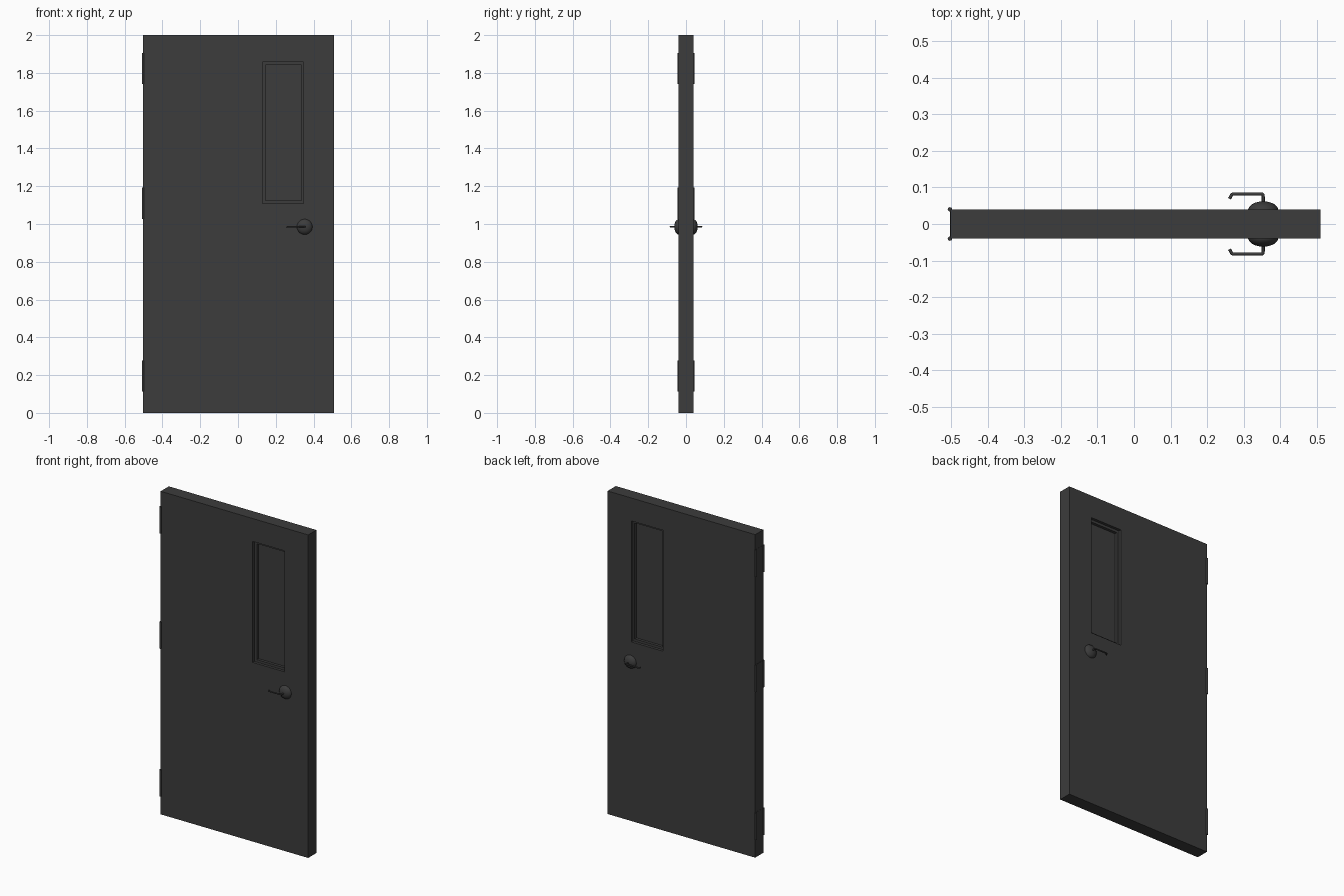
import bpy, bmesh, math
from mathutils import Matrix

if "Cube" in bpy.data.objects:
    bpy.data.objects.remove(bpy.data.objects["Cube"], do_unlink=True)


def material(name, value):
    mat = bpy.data.materials.new(name)
    mat.use_nodes = True
    colour = (value, value, value, 1)
    mat.diffuse_color = colour
    mat.node_tree.nodes["Principled BSDF"].inputs["Base Color"].default_value = colour
    return mat


GREY = material("charcoal_grey", 0.045)
HALF = 0.04          # half the door thickness


def add_object(name, data):
    obj = bpy.data.objects.new(name, data)
    bpy.context.collection.objects.link(obj)
    data.materials.append(GREY)
    return obj


def finish(name, bm):
    bmesh.ops.recalc_face_normals(bm, faces=bm.faces)
    mesh = bpy.data.meshes.new(name)
    bm.to_mesh(mesh)
    bm.free()
    return add_object(name, mesh)


def smooth(obj):
    bpy.ops.object.select_all(action='DESELECT')
    obj.select_set(True)
    bpy.context.view_layer.objects.active = obj
    bpy.ops.object.shade_smooth_by_angle(angle=math.radians(40))


# Door panel: nested rectangles step down into the window on both faces
panel = (-0.502, 0.509, 0, 2)
opening = (0.129, 0.347, 1.109, 1.858)
pane = (0.145, 0.335, 1.124, 1.842)
steps = [(pane, 0.006), (pane, 0.023), (opening, 0.023), (opening, HALF), (panel, HALF)]
rings = [(r, -y) for r, y in steps] + [(r, y) for r, y in reversed(steps)]
bm = bmesh.new()
loops = [[bm.verts.new(p) for p in ((x0, y, z0), (x1, y, z0), (x1, y, z1), (x0, y, z1))]
         for (x0, x1, z0, z1), y in rings]
for a, b in zip(loops, loops[1:]):
    for i in range(4):
        j = (i + 1) % 4
        bm.faces.new((a[i], a[j], b[j], b[i]))
bm.faces.new(loops[0])
bm.faces.new(loops[-1])
finish("door_panel", bm)

# Hinges: a pin at each corner of the hinge edge, joined by a thin leaf
for label, z in (("lower", 0.195), ("middle", 1.11), ("upper", 1.823)):
    bm = bmesh.new()
    for side in (-1, 1):
        bmesh.ops.create_cone(bm, cap_ends=True, segments=12, radius1=0.006, radius2=0.006,
                              depth=0.166, matrix=Matrix.Translation((-0.503, side * 0.04, z)))
    bmesh.ops.create_cube(bm, size=1, matrix=Matrix.Translation((-0.502, 0, z))
                          @ Matrix.Diagonal((0.002, 2 * HALF, 0.166, 1)))
    smooth(finish(label + "_hinge", bm))

# Handles: domed rose and bent lever on each face
HX, HZ = 0.353, 0.985
for label, side in (("front", -1), ("back", 1)):
    bm = bmesh.new()
    bmesh.ops.create_uvsphere(bm, u_segments=20, v_segments=12, radius=1,
                              matrix=Matrix.Translation((HX, side * 0.036, HZ))
                              @ Matrix.Diagonal((0.042, 0.026, 0.042, 1))
                              @ Matrix.Rotation(math.pi / 2, 4, 'X'))
    smooth(finish(label + "_handle_rose", bm))

    path = [(HX, 0.05), (HX, 0.079), (HX - 0.003, 0.082),
            (0.27, 0.082), (0.267, 0.08), (0.261, 0.069)]
    curve = bpy.data.curves.new(label + "_lever", 'CURVE')
    curve.dimensions = '3D'
    curve.bevel_depth = 0.0045
    curve.bevel_resolution = 2
    curve.use_fill_caps = True
    spline = curve.splines.new('POLY')
    spline.points.add(len(path) - 1)
    for point, (x, y) in zip(spline.points, path):
        point.co = (x, side * y, HZ, 1)
    add_object(label + "_handle_lever", curve)
